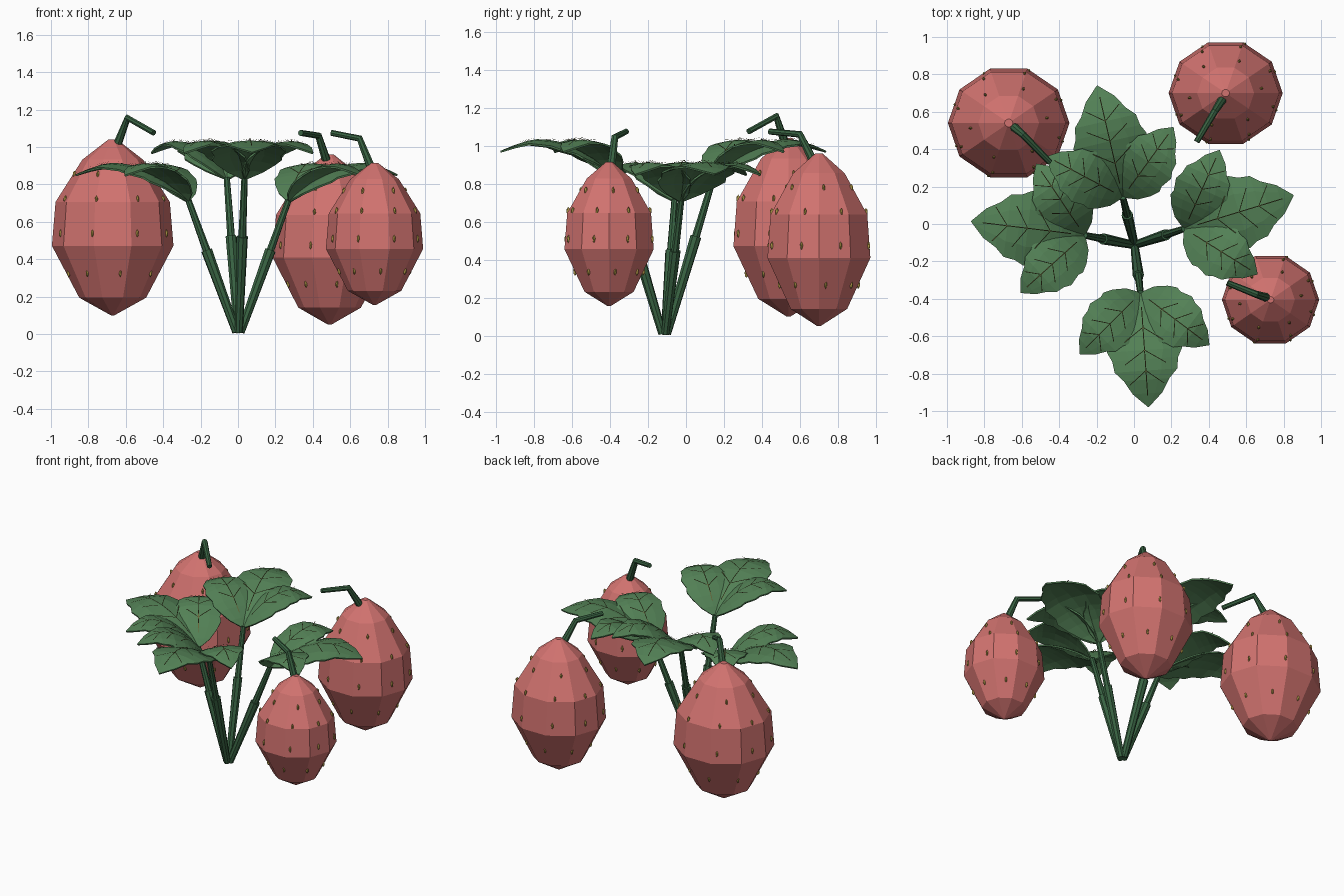
import bpy, bmesh, math
from mathutils import Vector, Matrix

if "Cube" in bpy.data.objects:
    bpy.data.objects.remove(bpy.data.objects["Cube"])


def material(name, rgb):
    m = bpy.data.materials.new(name)
    m.diffuse_color = (*rgb, 1)
    m.use_nodes = True
    m.node_tree.nodes["Principled BSDF"].inputs["Base Color"].default_value = m.diffuse_color
    return m


RED = material("berry_red", (0.64, 0.17, 0.16))
LEAF = material("leaf_green", (0.086, 0.218, 0.092))
STEM = material("stem_green", (0.040, 0.125, 0.055))
SEED = material("seed_yellow", (0.42, 0.30, 0.06))
VEIN = material("vein_olive", (0.13, 0.13, 0.04))


def finish(name, bm, mat, fix=True):
    if fix:
        bmesh.ops.recalc_face_normals(bm, faces=bm.faces[:])
    me = bpy.data.meshes.new(name)
    bm.to_mesh(me)
    bm.free()
    me.materials.append(mat)
    ob = bpy.data.objects.new(name, me)
    bpy.context.collection.objects.link(ob)
    return ob


def lerp(table, t):
    for (a, va), (b, vb) in zip(table, table[1:]):
        if t <= b:
            return va + (vb - va) * (t - a) / (b - a)
    return table[-1][1]


def skin(bm, rings):
    # bridge equal-sized rings and cap both ends
    n = len(rings[0])
    for r0, r1 in zip(rings, rings[1:]):
        for i in range(n):
            j = (i + 1) % n
            bm.faces.new((r0[i], r0[j], r1[j], r1[i]))
    bm.faces.new(rings[0])
    bm.faces.new(rings[-1])


def tube(name, stations, sides=8):
    # stations: list of (point, radius)
    bm = bmesh.new()
    pts = [Vector(p) for p, r in stations]
    rings = []
    for k, (p, r) in enumerate(stations):
        d = (pts[min(k + 1, len(pts) - 1)] - pts[max(k - 1, 0)]).normalized()
        q = d.to_track_quat('Z', 'Y')
        rings.append([bm.verts.new(pts[k] + q @ Vector(
            (r * math.cos(a), r * math.sin(a), 0)))
            for a in (2 * math.pi * i / sides for i in range(sides))])
    skin(bm, rings)
    return finish(name, bm, STEM)


# Berries: ten-sided egg profile (height fraction, radius fraction)
PROFILE = [(0, 0.03), (0.10, 0.55), (0.395, 1.0), (0.645, 0.94), (0.885, 0.50), (1, 0.07)]
SEED_ROWS = [(0.24, 8, 10), (0.465, 8, 25), (0.66, 8, 28), (0.80, 6, 8)]


def berry(name, x, y, z0, z1, rx, ry):
    h = z1 - z0
    bm = bmesh.new()
    rings = [[bm.verts.new((x + rx * r * math.cos(math.radians(36 * i)),
                            y + ry * r * math.sin(math.radians(36 * i)), z0 + h * t))
              for i in range(10)] for t, r in PROFILE]
    skin(bm, rings)
    finish(name, bm, RED)
    # Seeds sitting on the facets
    bm = bmesh.new()
    for t, count, start in SEED_ROWS:
        for i in range(count):
            deg = start + 360 * i / count
            a = math.radians(deg)
            facet = math.cos(math.radians(18)) / math.cos(math.radians(deg % 36 - 18))
            r = lerp(PROFILE, t) * facet
            loc = Vector((x + rx * r * math.cos(a), y + ry * r * math.sin(a), z0 + h * t))
            mat = (Matrix.Translation(loc) @ Matrix.Rotation(a, 4, 'Z')
                   @ Matrix.Diagonal((0.011, 0.008, 0.022, 1)))
            bmesh.ops.create_icosphere(bm, subdivisions=1, radius=1, matrix=mat)
    finish(name + "_seeds", bm, SEED)


berry("berry_left", -0.67, 0.54, 0.10, 1.04, 0.325, 0.305)
berry("berry_back", 0.49, 0.70, 0.05, 0.96, 0.305, 0.285)
berry("berry_right", 0.73, -0.405, 0.155, 0.915, 0.26, 0.247)

# Bent berry stalks
for side, a, b, c in [
        ("left", (-0.65, 0.525, 1.00), (-0.59, 0.475, 1.155), (-0.45, 0.33, 1.075)),
        ("back", (0.475, 0.67, 0.92), (0.43, 0.60, 1.06), (0.335, 0.44, 1.075)),
        ("right", (0.715, -0.395, 0.88), (0.65, -0.375, 1.045), (0.50, -0.315, 1.075))]:
    tube("berry_stalk_" + side, [(a, 0.024), (b, 0.019), (c, 0.016)])

# Leaflet shape: half width and height along its length
WIDTH = [(0, 0.02), (0.08, 0.16), (0.2, 0.26), (0.30, 0.31), (0.36, 0.295), (0.50, 0.33),
         (0.58, 0.29), (0.68, 0.275), (0.76, 0.20), (0.88, 0.13), (1, 0.004)]
RISE = [(0, 0), (0.1, 0.06), (0.25, 0.125), (0.45, 0.185), (0.65, 0.205), (0.8, 0.19), (1, 0.14)]


def leaf_point(joint, ang, length, s, v, lift=0.0):
    # v is the sideways offset as a fraction of leaflet length
    c, n = math.cos(ang), math.sin(ang)
    u, w = s * length, v * length
    z = lerp(RISE, s) - 1.0 * w * w + lift
    return Vector((joint[0] + c * u - n * w, joint[1] + n * u + c * w, joint[2] + z))


def leaflet(bm, joint, ang, length, lift):
    rows = [[bm.verts.new(leaf_point(joint, ang, length, s, f * w, lift))
             for f in (-1, -0.5, 0, 0.5, 1)] for s, w in WIDTH]
    for r0, r1 in zip(rows, rows[1:]):
        for i in range(4):
            bm.faces.new((r0[i], r1[i], r1[i + 1], r0[i + 1]))


def vein(bm, joint, ang, length, lift, p, q, width):
    # narrow strip from p to q, both (s, v)
    p, q = Vector(p), Vector(q)
    d = (q - p).normalized()
    side = Vector((-d.y, d.x)) * width / length
    prev = None
    for k in range(7):
        m = p.lerp(q, k / 6)
        pair = [bm.verts.new(leaf_point(joint, ang, length, e.x, e.y, lift + 0.009))
                for e in (m - side, m + side)]
        if prev:
            bm.faces.new((prev[0], pair[0], pair[1], prev[1]))
        prev = pair


# Leaf clusters: joint position, direction of the middle leaflet
CLUSTERS = [("left", (-0.265, -0.06, 0.71), 173), ("right", (0.27, -0.025, 0.71), 17),
            ("back", (-0.06, 0.145, 0.83), 103), ("front", (0.035, -0.37, 0.83), -86)]
for side, joint, deg in CLUSTERS:
    leaf_bm, vein_bm = bmesh.new(), bmesh.new()
    for off, length, lift in ((0, 0.61, 0.003), (49, 0.46, 0), (-49, 0.46, 0)):
        ang = math.radians(deg + off)
        leaflet(leaf_bm, joint, ang, length, lift)
        args = (vein_bm, joint, ang, length, lift)
        vein(*args, (0.12, 0), (0.9, 0), 0.0025)
        for s in (0.3, 0.5, 0.68):
            for sg in (1, -1):
                vein(*args, (s, 0), (s + 0.12, sg * 0.55 * lerp(WIDTH, s)), 0.002)
    leaf = finish("leaf_" + side, leaf_bm, LEAF, fix=False)
    thick = leaf.modifiers.new("thickness", 'SOLIDIFY')
    thick.thickness = 0.01
    finish("leaf_veins_" + side, vein_bm, VEIN, fix=False)

    # Leaf stalk: thick flared lower sleeve, thinner upper part
    d = Vector((math.cos(math.radians(deg)), math.sin(math.radians(deg)), 0))
    base = Vector((0.003, -0.112, 0.01)) + d * 0.012
    top = Vector(joint) + Vector((0, 0, 0.005))
    mid = base.lerp(top, 0.62)
    tube("leaf_stalk_lower_" + side, [(base, 0.022), (mid, 0.030)])
    tube("leaf_stalk_upper_" + side, [(base.lerp(top, 0.55), 0.022), (top, 0.017)])
